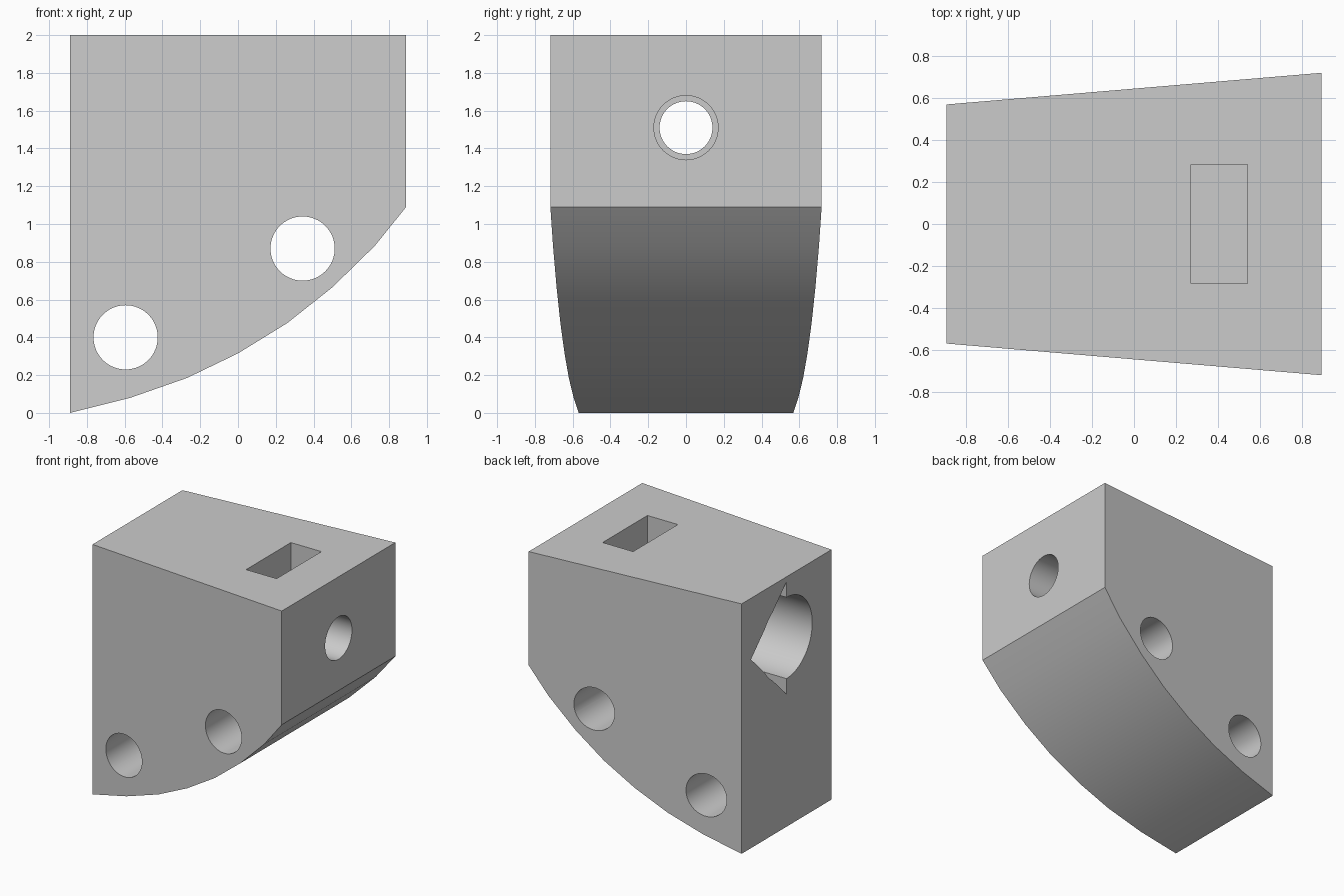
import bpy, bmesh
from math import pi
from mathutils import Matrix, Vector

cube = bpy.data.objects.get("Cube")
if cube:
    bpy.data.objects.remove(cube, do_unlink=True)

grey = bpy.data.materials.new("plain grey")
grey.use_nodes = True
colour = (0.6, 0.6, 0.6, 1)
grey.diffuse_color = colour
grey.node_tree.nodes["Principled BSDF"].inputs["Base Color"].default_value = colour

AXIS_Z = 1.51  # height of the bolt axis


def make_object(name, bm):
    bmesh.ops.recalc_face_normals(bm, faces=bm.faces)
    mesh = bpy.data.meshes.new(name)
    bm.to_mesh(mesh)
    bm.free()
    mesh.materials.append(grey)
    obj = bpy.data.objects.new(name, mesh)
    bpy.context.collection.objects.link(obj)
    return obj


def loft(name, ring_a, ring_b):
    """Closed solid between two matching outlines."""
    bm = bmesh.new()
    a = [bm.verts.new(p) for p in ring_a]
    b = [bm.verts.new(p) for p in ring_b]
    bm.faces.new(a)
    bm.faces.new(b[::-1])
    for i in range(len(a)):
        j = (i + 1) % len(a)
        bm.faces.new((a[i], b[i], b[j], a[j]))
    return make_object(name, bm)


def rod(name, start, end, radius):
    """Cylinder between two points."""
    start, end = Vector(start), Vector(end)
    line = end - start
    bm = bmesh.new()
    place = Matrix.Translation((start + end) / 2) @ line.to_track_quat("Z", "Y").to_matrix().to_4x4()
    bmesh.ops.create_cone(bm, cap_ends=True, segments=64, radius1=radius,
                          radius2=radius, depth=line.length, matrix=place)
    return make_object(name, bm)


def box(name, low, high):
    low, high = Vector(low), Vector(high)
    bm = bmesh.new()
    bmesh.ops.create_cube(bm, size=1, matrix=Matrix.Translation((low + high) / 2)
                          @ Matrix.Diagonal((*(high - low), 1)))
    return make_object(name, bm)


# Tapered block with a curved underside
profile = [(-0.89, 0), (-0.57, 0.08), (-0.27, 0.185), (0, 0.315), (0.26, 0.475),
           (0.5, 0.665), (0.725, 0.885), (0.89, 1.09), (0.89, 2), (-0.89, 2)]


def half_width(x):
    return 0.643 + 0.0843 * x


body = loft("bracket_body",
            [(x, -half_width(x), z) for x, z in profile],
            [(x, half_width(x), z) for x, z in profile])

# Cross holes, stepped bolt bore, pointed pocket and nut slot
triangle = [(0, AXIS_Z + 0.45), (0.45, AXIS_Z), (0, AXIS_Z - 0.45)]
cutters = [
    rod("lower_cross_hole", (-0.595, -1, 0.4), (-0.595, 1, 0.4), 0.17),
    rod("upper_cross_hole", (0.342, -1, 0.87), (0.342, 1, 0.87), 0.17),
    rod("head_bore", (-1, 0, AXIS_Z), (0, 0, AXIS_Z), 0.325),
    loft("pointed_pocket", [(-1, y, z) for y, z in triangle],
         [(0, y, z) for y, z in triangle]),
    box("nut_slot", (0.27, -0.283, 1.22), (0.54, 0.283, 2.2)),
    rod("inner_bore", (-0.1, 0, AXIS_Z), (0.4, 0, AXIS_Z), 0.14),
    rod("outer_bore", (0.4, 0, AXIS_Z), (1, 0, AXIS_Z), 0.17),
]

bpy.ops.object.select_all(action="DESELECT")
bpy.context.view_layer.objects.active = body
body.select_set(True)
for cutter in cutters:
    cutter.hide_render = True
    cut = body.modifiers.new(cutter.name, "BOOLEAN")
    cut.operation = "DIFFERENCE"
    cut.solver = "EXACT"
    cut.object = cutter
    bpy.ops.object.modifier_apply(modifier=cut.name)
    bpy.data.objects.remove(cutter, do_unlink=True)

bpy.ops.object.shade_smooth_by_angle(angle=pi / 6)
